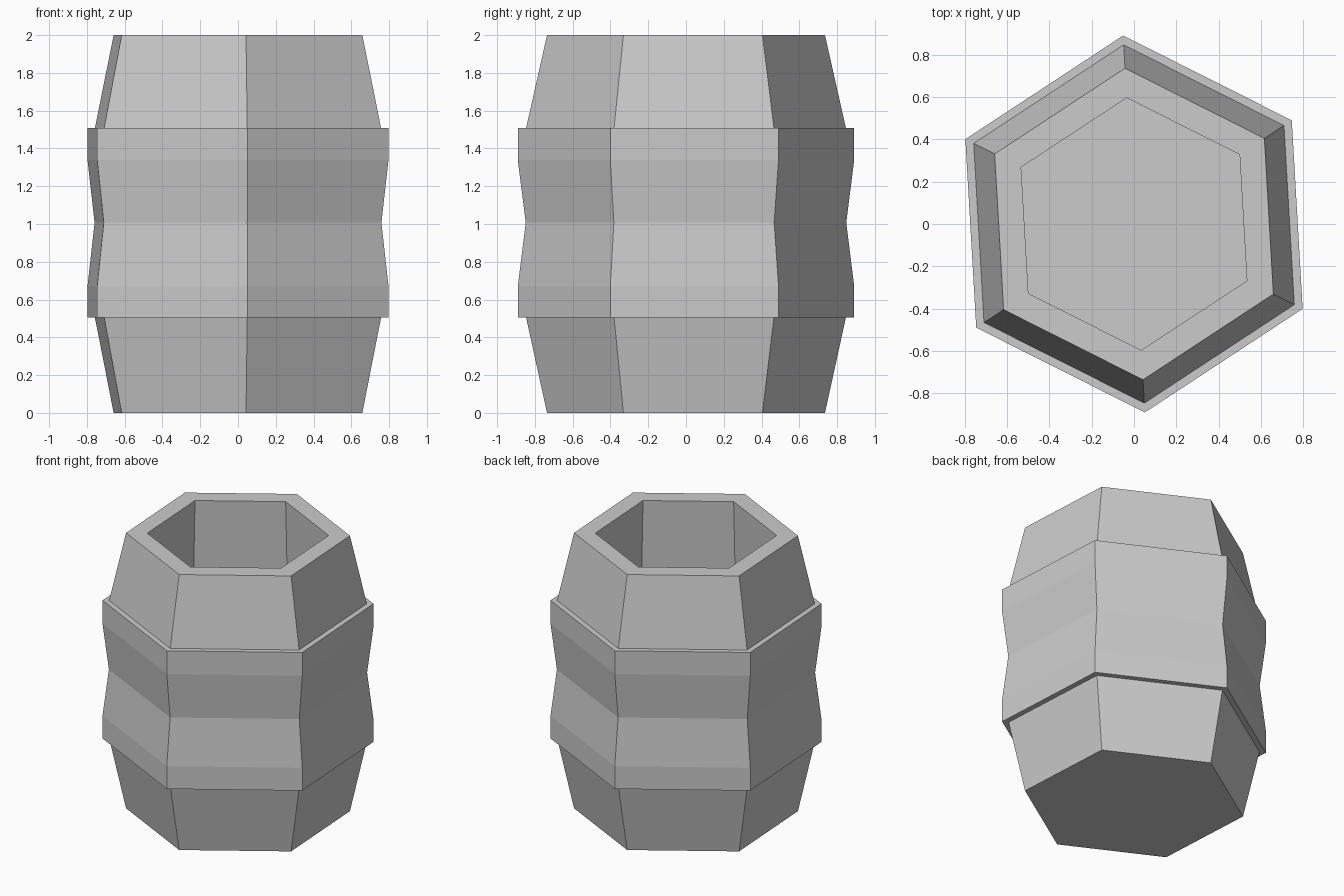
import bpy
import bmesh
from math import cos, sin, tau, radians

cube = bpy.data.objects.get("Cube")
if cube:
    bpy.data.objects.remove(cube, do_unlink=True)

SIDES = 6
TURN = radians(93.3)

# Single flat colour
grey = bpy.data.materials.new("light_grey")
grey.use_nodes = True
grey.diffuse_color = (0.6, 0.6, 0.6, 1)
grey.node_tree.nodes["Principled BSDF"].inputs["Base Color"].default_value = (0.6, 0.6, 0.6, 1)


def lathe(name, profile, closed=False):
    """Sweep (radius, height) points round a hexagon; cap ends unless closed."""
    bm = bmesh.new()
    rings = []
    for r, z in profile:
        angles = [TURN + tau * i / SIDES for i in range(SIDES)]
        rings.append([bm.verts.new((r * cos(a), r * sin(a), z)) for a in angles])
    pairs = list(zip(rings, rings[1:]))
    if closed:
        pairs.append((rings[-1], rings[0]))
    else:
        bm.faces.new(rings[0])
        bm.faces.new(rings[-1])
    for low, high in pairs:
        for i in range(SIDES):
            j = (i + 1) % SIDES
            bm.faces.new((low[i], low[j], high[j], high[i]))
    bmesh.ops.recalc_face_normals(bm, faces=bm.faces)
    mesh = bpy.data.meshes.new(name)
    bm.to_mesh(mesh)
    bm.free()
    mesh.materials.append(grey)
    obj = bpy.data.objects.new(name, mesh)
    bpy.context.collection.objects.link(obj)
    return obj


# Hollow body: tapered base, straight middle, tapered neck, rim, inner wall, floor
lathe("barrel_body", [(0.737, 0), (0.848, 0.505), (0.848, 1.508),
                      (0.737, 2), (0.597, 2), (0.66, 0.15)])

# Raised band with a pinched waist
lathe("middle_band", [(0.8, 0.505), (0.892, 0.505), (0.892, 0.67), (0.85, 1.007),
                      (0.892, 1.34), (0.892, 1.508), (0.8, 1.508)], closed=True)
